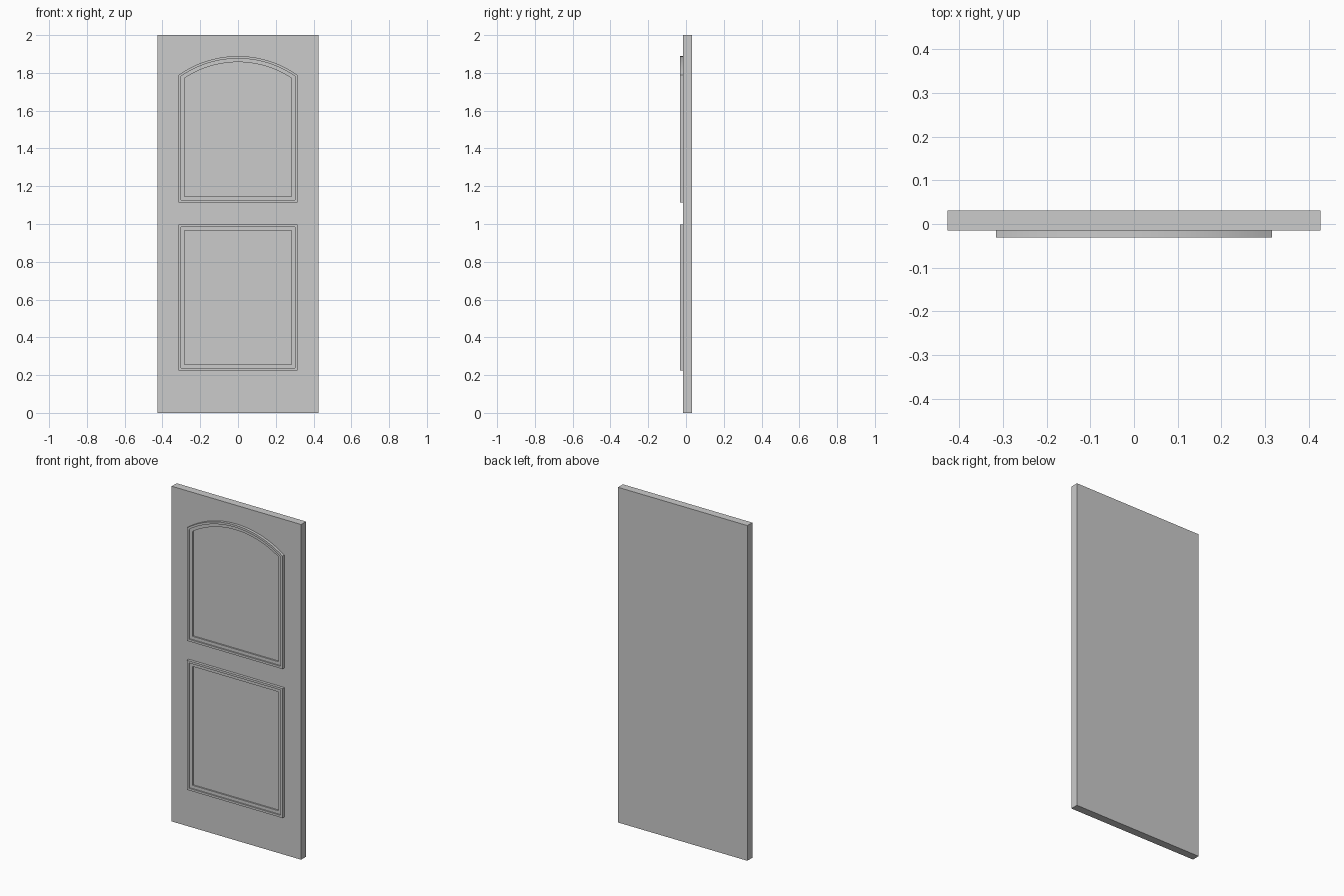
import bpy, bmesh, math

if "Cube" in bpy.data.objects:
    bpy.data.objects.remove(bpy.data.objects["Cube"])

HALF_W, HEIGHT = 0.427, 2.0
FRONT, FACE, BACK = -0.0315, -0.015, 0.0315
STEP = -0.0235

# Moulding cross-section: (inset from outer outline, y)
PROFILE = [(0, FACE + 0.002), (0, FRONT), (0.013, FRONT), (0.013, STEP),
           (0.032, STEP), (0.032, FACE + 0.002)]


def finish(name, bm):
    bmesh.ops.recalc_face_normals(bm, faces=bm.faces)
    mesh = bpy.data.meshes.new(name)
    bm.to_mesh(mesh)
    bm.free()
    obj = bpy.data.objects.new(name, mesh)
    bpy.context.collection.objects.link(obj)
    return obj


def outline(half, bottom, side_top, crown, inset, steps=24):
    """Panel outline moved inwards; an arched top when crown > side_top."""
    w = half - inset
    pts = [(-w, bottom + inset), (w, bottom + inset)]
    rise = crown - side_top
    if rise <= 0:
        return pts + [(w, crown - inset), (-w, crown - inset)]
    radius = (half ** 2 + rise ** 2) / (2 * rise)
    centre = crown - radius
    r = radius - inset
    a = math.asin(w / r)
    for i in range(steps + 1):
        t = a - 2 * a * i / steps
        pts.append((r * math.sin(t), centre + r * math.cos(t)))
    return pts


def moulding(name, half, bottom, side_top, crown):
    bm = bmesh.new()
    rings = [[bm.verts.new((x, y, z))
              for x, z in outline(half, bottom, side_top, crown, inset)]
             for inset, y in PROFILE]
    n = len(rings[0])
    for k, ring in enumerate(rings):
        nxt = rings[(k + 1) % len(rings)]
        for i in range(n):
            j = (i + 1) % n
            bm.faces.new((ring[i], ring[j], nxt[j], nxt[i]))
    obj = finish(name, bm)
    bpy.ops.object.select_all(action='DESELECT')
    obj.select_set(True)
    bpy.context.view_layer.objects.active = obj
    bpy.ops.object.shade_smooth_by_angle(angle=math.radians(25))


# Door slab
bm = bmesh.new()
bmesh.ops.create_cube(bm, size=1)
bmesh.ops.scale(bm, vec=(2 * HALF_W, BACK - FACE, HEIGHT), verts=bm.verts)
bmesh.ops.translate(bm, vec=(0, (BACK + FACE) / 2, HEIGHT / 2), verts=bm.verts)
finish("door_slab", bm)

# Stepped panel mouldings
moulding("lower_panel_moulding", 0.316, 0.225, 0.998, 0.998)
moulding("upper_arched_moulding", 0.316, 1.114, 1.788, 1.889)
